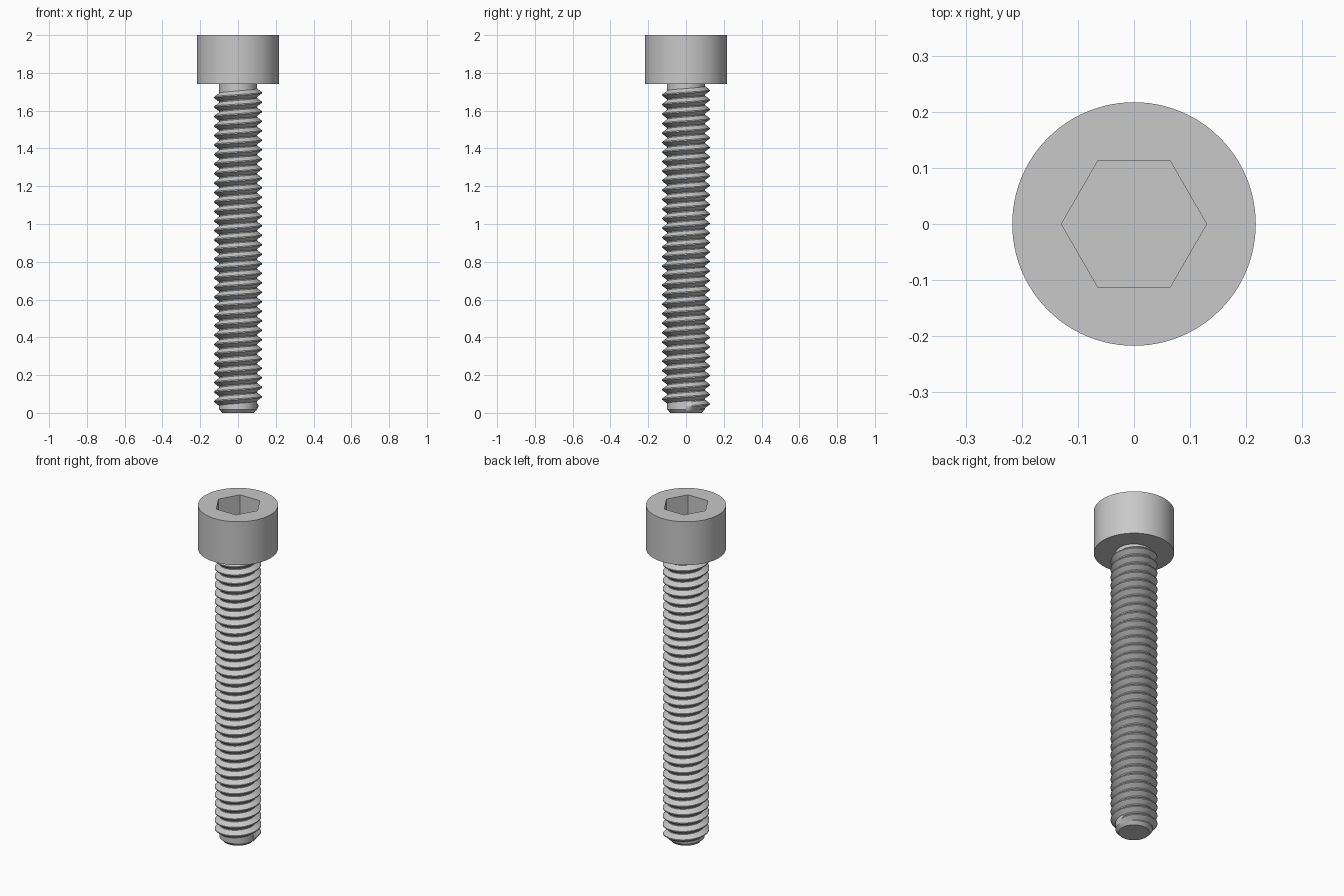
import bpy
import bmesh
from math import cos, sin, pi, radians

if "Cube" in bpy.data.objects:
    bpy.data.objects.remove(bpy.data.objects["Cube"])

SEGMENTS = 96
HEAD_BASE, TOP = 1.74, 2.0
CORE_R, CREST_R = 0.1, 0.126
PITCH, THREAD_START, THREAD_END = 0.0503, 0.035, 1.715

# Plain steel grey
steel = bpy.data.materials.new("steel_grey")
steel.use_nodes = True
colour = (0.58, 0.58, 0.58, 1)
steel.diffuse_color = colour
steel.node_tree.nodes["Principled BSDF"].inputs["Base Color"].default_value = colour


def finish(name, bm):
    bmesh.ops.recalc_face_normals(bm, faces=bm.faces)
    mesh = bpy.data.meshes.new(name)
    bm.to_mesh(mesh)
    bm.free()
    mesh.materials.append(steel)
    obj = bpy.data.objects.new(name, mesh)
    bpy.context.collection.objects.link(obj)
    bpy.ops.object.select_all(action="DESELECT")
    obj.select_set(True)
    bpy.context.view_layer.objects.active = obj
    bpy.ops.object.shade_smooth_by_angle(angle=radians(25))
    return obj


def skin(bm, rings):
    """Join successive closed rings with quads and cap both ends."""
    count = len(rings[0])
    for a, b in zip(rings, rings[1:]):
        for i in range(count):
            j = (i + 1) % count
            bm.faces.new((a[i], a[j], b[j], b[i]))
    bm.faces.new(rings[0])
    bm.faces.new(rings[-1])


def circle(radius):
    return lambda angle: radius


def hexagon(apothem):
    return lambda angle: apothem / cos(angle % (pi / 3) - pi / 6)


def stack(name, sections):
    """Solid made from (outline, height) sections around the z axis."""
    bm = bmesh.new()
    rings = []
    for outline, z in sections:
        angles = [2 * pi * i / SEGMENTS for i in range(SEGMENTS)]
        rings.append([bm.verts.new((outline(a) * cos(a), outline(a) * sin(a), z))
                      for a in angles])
    skin(bm, rings)
    return finish(name, bm)


# Cylindrical head with a hexagonal socket
stack("socket_head", [
    (circle(0.217), HEAD_BASE), (circle(0.217), TOP),
    (hexagon(0.112), TOP), (hexagon(0.112), TOP - 0.13)])

# Shaft core with a chamfered tip
stack("shaft_core", [
    (circle(0.083), 0), (circle(CORE_R), 0.018), (circle(CORE_R), HEAD_BASE)])

# Right-handed thread ridge swept along a helix, tapering briefly at its start
bm = bmesh.new()
rings = []
per_turn = 48
steps = round((THREAD_END - THREAD_START) / PITCH * per_turn)
for s in range(steps + 1):
    a = 2 * pi * s / per_turn
    z = THREAD_START + PITCH * s / per_turn
    grow = min(1, 0.15 + s / 6)
    crest = CORE_R + (CREST_R - CORE_R) * grow
    profile = [(CORE_R - 0.002, -0.024), (crest, -0.003),
               (crest, 0.003), (CORE_R - 0.002, 0.024)]
    rings.append([bm.verts.new((r * cos(a), r * sin(a), z + dz))
                  for r, dz in profile])
skin(bm, rings)
finish("screw_thread", bm)
